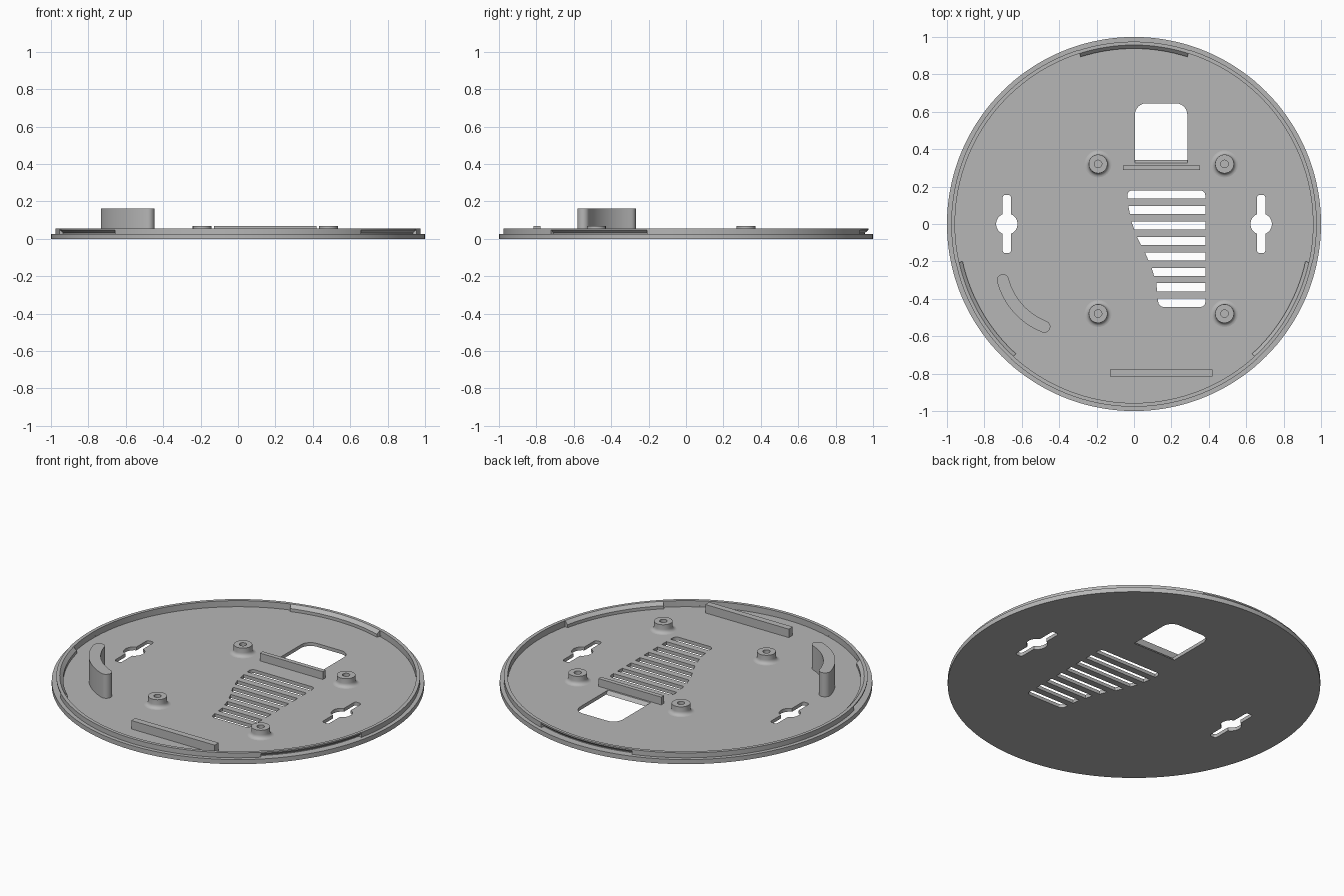
import bpy, bmesh
from math import cos, sin, pi, radians, hypot, atan2
from mathutils import Vector

if "Cube" in bpy.data.objects:
    bpy.data.objects.remove(bpy.data.objects["Cube"])

grey = bpy.data.materials.new("plain grey")
grey.use_nodes = True
grey.diffuse_color = (0.47, 0.47, 0.47, 1)
grey.node_tree.nodes["Principled BSDF"].inputs["Base Color"].default_value = (0.47, 0.47, 0.47, 1)

FLOOR, LEDGE, LIP = 0.02, 0.027, 0.056


def make(name, bm):
    bmesh.ops.recalc_face_normals(bm, faces=bm.faces)
    mesh = bpy.data.meshes.new(name)
    bm.to_mesh(mesh)
    bm.free()
    mesh.materials.append(grey)
    ob = bpy.data.objects.new(name, mesh)
    bpy.context.collection.objects.link(ob)
    return ob


def prism(name, outline, z0, z1):
    """Extrude a flat outline from z0 to z1."""
    bm = bmesh.new()
    face = bm.faces.new([bm.verts.new((x, y, z0)) for x, y in outline])
    new = bmesh.ops.extrude_face_region(bm, geom=[face])["geom"]
    for v in new:
        if isinstance(v, bmesh.types.BMVert):
            v.co.z = z1
    return make(name, bm)


def circle(x, y, r, n=48):
    return [(x + r * cos(2 * pi * i / n), y + r * sin(2 * pi * i / n)) for i in range(n)]


def rect(x0, y0, x1, y1):
    return [(x0, y0), (x1, y0), (x1, y1), (x0, y1)]


def rounded(corners, radii, steps=6):
    """Replace each corner by a curve starting and ending radius away from it."""
    out = []
    for i, (p, r) in enumerate(zip(corners, radii)):
        p = Vector(p)
        if r == 0:
            out.append(tuple(p))
            continue
        a = p + (Vector(corners[i - 1]) - p).normalized() * r
        b = p + (Vector(corners[(i + 1) % len(corners)]) - p).normalized() * r
        for k in range(steps + 1):
            t = k / steps * pi / 2
            out.append(tuple(p + (a - p) * (1 - sin(t)) + (b - p) * (1 - cos(t))))
    return out


def sweep(name, profile, start, end, steps):
    """Turn a closed (radius, z) profile about the z axis between two angles."""
    full = abs(end - start) >= 360
    bm = bmesh.new()
    rings = []
    for i in range(steps if full else steps + 1):
        a = radians(start + (end - start) * i / steps)
        rings.append([bm.verts.new((r * cos(a), r * sin(a), z)) for r, z in profile])
    n = len(profile)
    for i in range(steps):
        a, b = rings[i], rings[(i + 1) % len(rings)]
        for k in range(n):
            bm.faces.new((a[k], a[(k + 1) % n], b[(k + 1) % n], b[k]))
    if not full:
        bm.faces.new(rings[0])
        bm.faces.new(rings[-1])
    return make(name, bm)


def smooth(ob):
    bpy.ops.object.select_all(action="DESELECT")
    ob.select_set(True)
    bpy.context.view_layer.objects.active = ob
    bpy.ops.object.shade_smooth_by_angle(angle=radians(30))


# Round base plate and everything cut out of it
plate = prism("base_plate", circle(0, 0, 1, 144), 0, LEDGE)
cutters = [prism("recess", circle(0, 0, 0.957, 144), FLOOR, 0.1)]

# Keyhole slots for wall mounting
for x in (-0.68, 0.68):
    cutters.append(prism("keyhole_round", circle(x, 0, 0.057), -0.05, 0.1))
    cutters.append(prism("keyhole_slot", rounded(rect(x - 0.022, -0.156, x + 0.022, 0.156), [0.014] * 4),
                         -0.05, 0.1))

# Cable window with a sloped front edge
window = prism("window", rounded(rect(0.005, 0.325, 0.285, 0.645), (0, 0, 0.06, 0.06)), -0.02, 0.04)
for v in window.data.vertices:
    if v.co.y < 0.33:
        v.co.y = 0.342 - 0.85 * v.co.z
cutters.append(window)

# Vent slots follow a curved left boundary
LEFT = [(0.18, -0.037), (0.095, -0.03), (0.01, -0.013), (-0.08, 0.02), (-0.155, 0.06),
        (-0.23, 0.093), (-0.32, 0.12), (-0.45, 0.133)]


def left_edge(y):
    for (ya, xa), (yb, xb) in zip(LEFT, LEFT[1:]):
        if y >= yb:
            return xa + (xb - xa) * (ya - y) / (ya - yb)
    return LEFT[-1][1]


for i in range(8):
    top = 0.179 - 0.0826 * i
    low = top - 0.044
    corners = [(left_edge(low), low), (0.381, low), (0.381, top), (left_edge(top), top)]
    r_low, r_top = (0.025 if i == 7 else 0), (0.025 if i == 0 else 0)
    cutters.append(prism("vent", rounded(corners, (r_low, r_low, r_top, r_top)), -0.05, 0.1))

bpy.context.view_layer.objects.active = plate
for cutter in cutters:
    mod = plate.modifiers.new("cut", "BOOLEAN")
    mod.operation, mod.solver, mod.object = "DIFFERENCE", "EXACT", cutter
    bpy.ops.object.modifier_apply(modifier=mod.name)
    bpy.data.objects.remove(cutter)
smooth(plate)

# Raised lip, broken by three leaning snap tabs
LIP_PROFILE = [(0.957, 0.015), (0.977, 0.015), (0.977, LIP), (0.957, LIP)]
TAB_PROFILE = [(0.938, 0.015), (0.957, 0.015), (0.957, 0.032), (0.975, 0.048), (0.975, LIP),
               (0.957, LIP), (0.938, 0.038)]
HALF = 17.7
for name, mid in (("back", 90), ("right", 210), ("left", 330)):
    smooth(sweep(name + "_snap_tab", TAB_PROFILE, mid - HALF, mid + HALF, 16))
    smooth(sweep(name + "_lip", LIP_PROFILE, mid + HALF, mid + 120 - HALF, 36))

# Screw bosses with flared feet and blind holes
FLARE = [(0.05 + 0.022 * (1 - sin(t * pi / 10)), FLOOR + 0.022 * (1 - cos(t * pi / 10))) for t in range(6)]
BOSS = [(0.02, FLOOR - 0.005)] + [(0.072, FLOOR - 0.005)] + FLARE + [(0.05, 0.07), (0.02, 0.07)]
for side, x in (("right", -0.192), ("left", 0.484)):
    for end, y in (("back", 0.321), ("front", -0.479)):
        boss = sweep(f"{end}_{side}_boss", BOSS, 0, 360, 40)
        boss.location = (x, y, 0)
        smooth(boss)

# Straight ribs
prism("back_rib", rect(-0.058, 0.288, 0.354, 0.314), 0.015, 0.066)
prism("front_rib", rect(-0.128, -0.816, 0.419, -0.779), 0.015, 0.07)

# Tall curved post with rounded ends
cx, cy, R, W = -0.346, -0.207, 0.367, 0.032
a0, a1 = radians(194.7), radians(248.7)


def arc(x, y, r, start, end, n):
    return [(x + r * cos(start + (end - start) * i / n), y + r * sin(start + (end - start) * i / n))
            for i in range(n + 1)]


outline = arc(cx, cy, R + W, a0, a1, 20)
outline += arc(cx + R * cos(a1), cy + R * sin(a1), W, a1, a1 + pi, 12)[1:-1]
outline += arc(cx, cy, R - W, a1, a0, 20)
outline += arc(cx + R * cos(a0), cy + R * sin(a0), W, a0 + pi, a0 + 2 * pi, 12)[1:-1]
smooth(prism("curved_post", outline, 0.015, 0.162))
